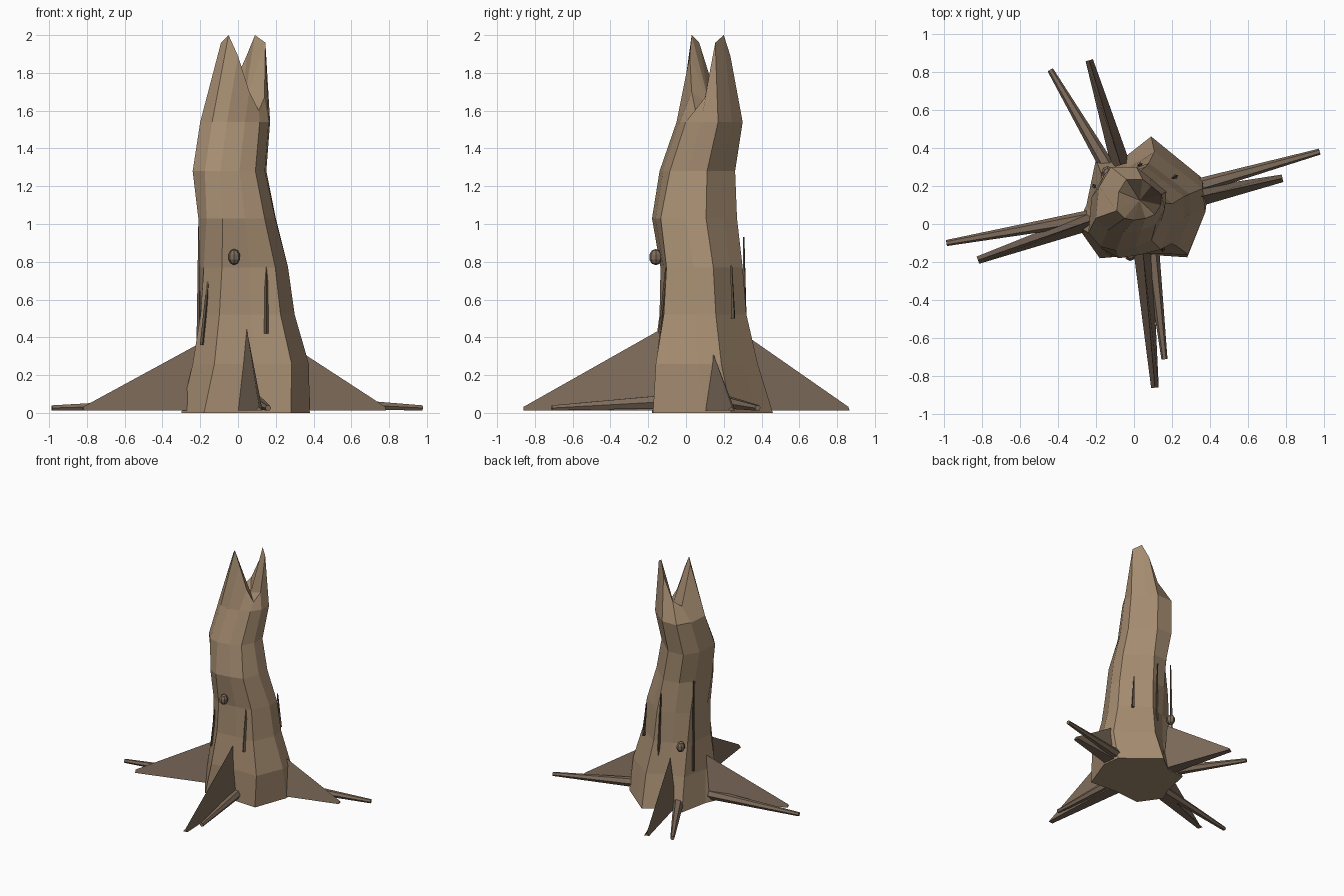
import bpy, bmesh, math
from mathutils import Vector

if "Cube" in bpy.data.objects:
    bpy.data.objects.remove(bpy.data.objects["Cube"])


def material(name, rgb):
    m = bpy.data.materials.new(name)
    m.diffuse_color = (*rgb, 1)
    m.use_nodes = True
    m.node_tree.nodes["Principled BSDF"].inputs["Base Color"].default_value = m.diffuse_color
    return m


BARK = material("bark", (0.38, 0.265, 0.165))
ROOT = material("root_bark", (0.21, 0.15, 0.105))
DARK = material("dark_bark", (0.13, 0.09, 0.06))


def make(name, bm, mat):
    bmesh.ops.recalc_face_normals(bm, faces=bm.faces)
    me = bpy.data.meshes.new(name)
    bm.to_mesh(me)
    bm.free()
    me.materials.append(mat)
    ob = bpy.data.objects.new(name, me)
    bpy.context.collection.objects.link(ob)
    return ob


def loft(name, rings, mat):
    """Skin a list of closed rings and cap both ends."""
    bm = bmesh.new()
    rows = [[bm.verts.new(p) for p in r] for r in rings]
    n = len(rows[0])
    for a, b in zip(rows, rows[1:]):
        for i in range(n):
            j = (i + 1) % n
            bm.faces.new((a[i], a[j], b[j], b[i]))
    bm.faces.new(rows[0][::-1])
    bm.faces.new(rows[-1])
    return make(name, bm, mat)


def stick(name, a, b, r0, r1, mat, sides=6):
    """Tapered low-poly rod from a to b."""
    a, b = Vector(a), Vector(b)
    q = (b - a).to_track_quat('Z', 'Y')
    rings = [[p + q @ Vector((r * math.cos(2 * math.pi * i / sides),
                              r * math.sin(2 * math.pi * i / sides), 0))
              for i in range(sides)] for p, r in ((a, r0), (b, r1))]
    return loft(name, rings, mat)


# Trunk: base outline blends into the jagged broken rim
base = [(.36, .24), (.2, .37), (.09, .46), (-.05, .35), (-.2, .34), (-.25, .1),
        (-.30, -.01), (-.18, -.18), (.05, -.16), (.28, -.175), (.38, .1)]
rim = [(.145, .155, 1.96), (.09, .2, 2), (.045, .235, 1.89), (-.04, .235, 1.7),
       (-.08, .17, 1.64), (-.09, .07, 1.96), (-.05, .03, 2), (.0, .02, 1.89),
       (.06, .03, 1.7), (.11, .05, 1.6), (.14, .1, 1.67)]
# z, then x and y extents of each ring
levels = [(0, -.30, .38, -.18, .46), (.26, -.24, .375, -.175, .38),
          (.52, -.20, .30, -.14, .32), (.77, -.205, .265, -.135, .30),
          (1.03, -.21, .20, -.18, .27), (1.28, -.24, .15, -.14, .26),
          (1.54, -.20, .17, -.05, .30)]


def fit(v, lo, hi):
    a, b = min(v), max(v)
    return [lo + (t - a) / (b - a) * (hi - lo) for t in v]


bm = bmesh.new()
rows = []
for z, x0, x1, y0, y1 in levels:
    t = min(1, z / 1.3)
    xs = fit([b[0] * (1 - t) + r[0] * 2 * t for b, r in zip(base, rim)], x0, x1)
    ys = fit([b[1] * (1 - t) + r[1] * 2 * t for b, r in zip(base, rim)], y0, y1)
    rows.append([bm.verts.new((x, y, z)) for x, y in zip(xs, ys)])
rows.append([bm.verts.new(p) for p in rim])
for a, b in zip(rows, rows[1:]):
    for i in range(11):
        j = (i + 1) % 11
        bm.faces.new((a[i], a[j], b[j], b[i]))
bm.faces.new(rows[0][::-1])
# hollow between the two splinters
mid = bm.verts.new((.03, .125, 1.63))
for i in range(11):
    bm.faces.new((rows[-1][i], rows[-1][(i + 1) % 11], mid))
make("trunk", bm, BARK)

# Buttress fins: ridge start on trunk, ridge height, tip
fins = {"left": ((-.19, .03), .375, (-.82, -.19)),
        "right": ((.33, .14), .325, (.78, .24)),
        "front": ((.045, -.12), .45, (.11, -.86)),
        "back": ((-.07, .31), .415, (-.235, .86))}
for name, (s, h, e) in fins.items():
    s, e = Vector((*s, 0)), Vector((*e, 0))
    side = (e - s).normalized().cross(Vector((0, 0, 1)))
    rings = [[p + side * w + Vector((0, 0, .012)),
              p + Vector((0, 0, top)),
              p - side * w + Vector((0, 0, .012))]
             for p, w, top in ((s, .05, h), (e, .02, .032))]
    loft(name + "_buttress", rings, ROOT)

# Surface roots lying on the ground beside the fins
roots = {"left": ((-.2, .04, .05), (-.985, -.10, .026)),
         "right": ((.3, .19, .06), (.975, .38, .026)),
         "front": ((.09, -.1, .06), (.16, -.71, .026)),
         "back": ((-.14, .3, .05), (-.44, .81, .026))}
for name, (a, b) in roots.items():
    stick(name + "_root", a, b, .04, .016, ROOT)

# Loose bark strips
strips = [((-.13, -.07, .98), (-.19, -.08, .36)),
          ((.15, -.08, 1.0), (.15, -.135, .42)),
          ((-.205, .19, 1.05), (-.21, .2, .3)),
          ((.02, .305, .93), (.04, .315, .3)),
          ((.2, .24, .78), (.22, .25, .5))]
for i, (a, b) in enumerate(strips):
    stick(f"bark_strip_{i + 1}", a, b, .005, .012, DARK, 4)

# Knots
for i, p in enumerate([(-.02, -.16, .825), (-.14, .27, .51)]):
    bm = bmesh.new()
    bmesh.ops.create_uvsphere(bm, u_segments=8, v_segments=5, radius=.036)
    bmesh.ops.scale(bm, vec=(.9, 1, 1.2), verts=bm.verts)
    bmesh.ops.translate(bm, vec=p, verts=bm.verts)
    make(f"knot_{i + 1}", bm, ROOT)
